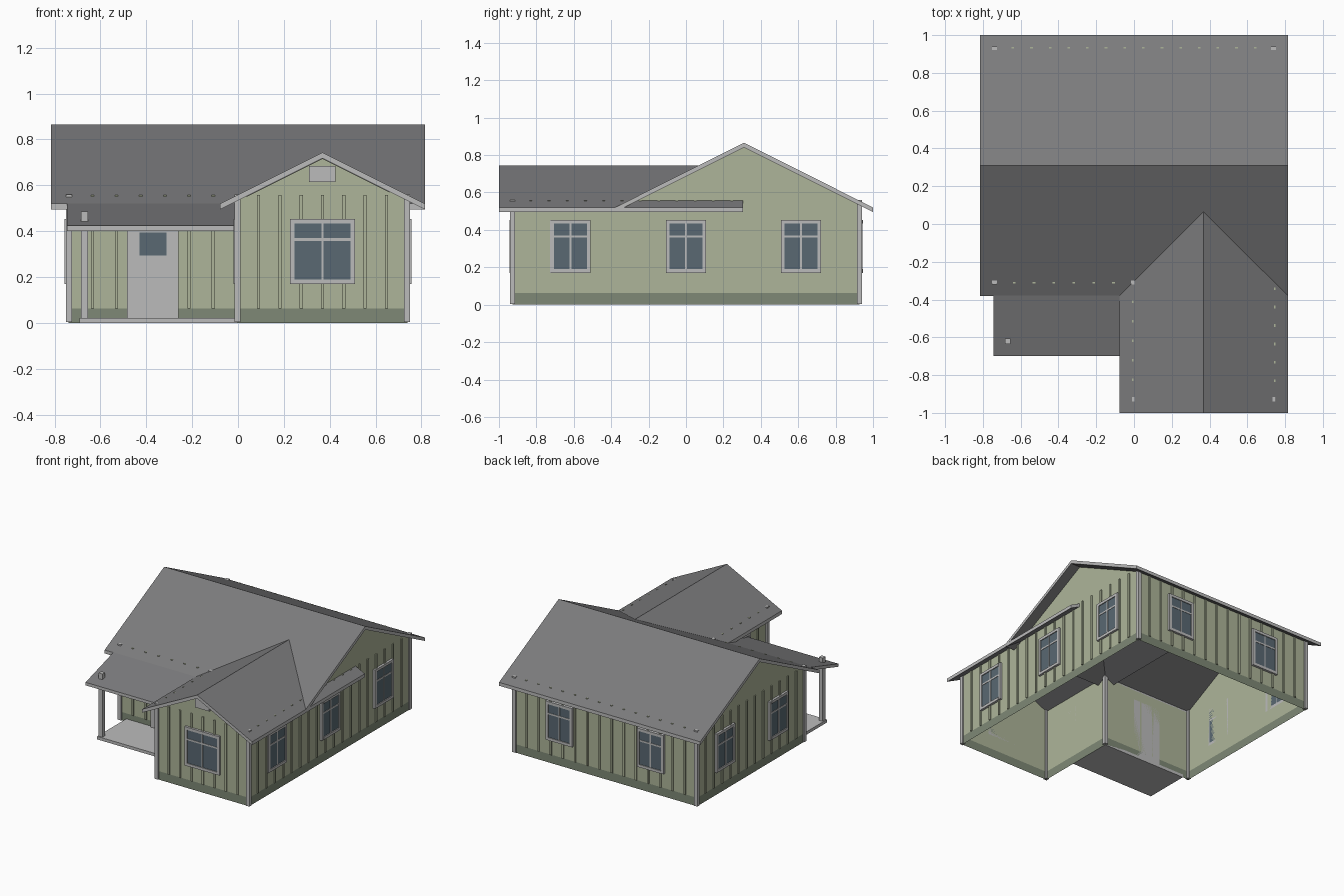
import bpy, bmesh, math
from mathutils import Matrix, Vector

if "Cube" in bpy.data.objects:
    bpy.data.objects.remove(bpy.data.objects["Cube"])


def mat(name, r, g, b):
    m = bpy.data.materials.new(name)
    m.diffuse_color = (r, g, b, 1)
    m.use_nodes = True
    m.node_tree.nodes["Principled BSDF"].inputs["Base Color"].default_value = m.diffuse_color
    return m


GREEN = mat("wall_green", 0.42, 0.46, 0.32)
DARK_GREEN = mat("skirt_green", 0.21, 0.25, 0.18)
ROOF = mat("roof_grey", 0.2, 0.2, 0.205)
TRIM = mat("trim_grey", 0.5, 0.5, 0.5)
GLASS = mat("glass", 0.1, 0.14, 0.17)

# Main layout
XW, YW = 0.74, 0.928          # outer wall faces
XI, YI = -0.003, -0.308       # inner corner of the L plan
XR, YR = 0.3685, 0.31         # wing ridge x, main ridge y
EAVE = 0.532                  # wall height under the roof


def finish(name, bm, mats, fix=True):
    if fix:
        bmesh.ops.recalc_face_normals(bm, faces=bm.faces)
    me = bpy.data.meshes.new(name)
    bm.to_mesh(me)
    bm.free()
    for m in mats:
        me.materials.append(m)
    ob = bpy.data.objects.new(name, me)
    bpy.context.collection.objects.link(ob)
    return ob


def add_box(bm, lo, hi, M=Matrix(), mi=0):
    lo, hi = Vector(lo), Vector(hi)
    c, s = (lo + hi) / 2, hi - lo
    r = bmesh.ops.create_cube(bm, size=1, matrix=M @ Matrix.Translation(c) @ Matrix.Diagonal((*s, 1)))
    for f in {f for v in r["verts"] for f in v.link_faces}:
        f.material_index = mi


def box(name, lo, hi, m):
    bm = bmesh.new()
    add_box(bm, lo, hi)
    return finish(name, bm, [m])


def slab(name, profile, axis, a, b):
    """Roof slab: profile of (across, z) extruded along an axis; edges get trim colour."""
    bm = bmesh.new()
    rings = [[bm.verts.new((t, p, z) if axis == "x" else (p, t, z)) for p, z in profile] for t in (a, b)]
    n = len(profile)
    for r in rings:
        bm.faces.new(r)
    for i in range(n):
        j = (i + 1) % n
        bm.faces.new((rings[0][i], rings[0][j], rings[1][j], rings[1][i]))
    bmesh.ops.recalc_face_normals(bm, faces=bm.faces)
    for f in bm.faces:
        f.material_index = 0 if abs(f.normal.z) > 0.5 else 1
    return finish(name, bm, [ROOF, TRIM])


def gable(mid, half, top, low, t=0.025):
    return [(mid - half, low), (mid, top), (mid + half, low),
            (mid + half, low - t), (mid, top - t), (mid - half, low - t)]


# Roofs
slab("main_roof", gable(YR, 0.69, 0.866, 0.52), "x", -0.815, 0.815)
slab("wing_roof", gable(XR, 0.446, 0.743, 0.52), "y", -1.0, 0.305)
slab("porch_roof", [(-0.70, 0.424), (YI, 0.542), (YI, 0.52), (-0.70, 0.402)], "x", -0.745, XI)

# Walls: L-shaped open shell, counter-clockwise seen from above
plan = [(XI, -YW), (XW, -YW), (XW, YW), (-XW, YW), (-XW, YI), (XI, YI)]
bm = bmesh.new()
peaks = {0: (XR, -YW, 0.717), 1: (XW, YR, 0.84), 3: (-XW, YR, 0.84)}
for i, (x0, y0) in enumerate(plan):
    x1, y1 = plan[(i + 1) % 6]
    low = [bm.verts.new(p) for p in ((x0, y0, 0), (x1, y1, 0), (x1, y1, 0.062), (x0, y0, 0.062))]
    bm.faces.new(low).material_index = 1
    up = [low[3], low[2], bm.verts.new((x1, y1, EAVE)), bm.verts.new((x0, y0, EAVE))]
    if i == 1:      # the long side wall only has its gable over the main part
        up.insert(3, bm.verts.new((x1, YI, EAVE)))
    bm.faces.new(up)
    if i in peaks:
        bm.faces.new((up[-1] if i != 1 else up[3], up[2], bm.verts.new(peaks[i])))
        bm.normal_update()
bmesh.ops.remove_doubles(bm, verts=bm.verts, dist=1e-5)
finish("walls", bm, [GREEN, DARK_GREEN], fix=False)

# Vertical battens on every wall, tips just breaking the roof surface
bm = bmesh.new()
for i, (x0, y0) in enumerate(plan):
    x1, y1 = plan[(i + 1) % 6]
    d = Vector((x1 - x0, y1 - y0, 0))
    n = round(d.length / 0.0985)
    M = Matrix.Translation((x0, y0, 0)) @ Matrix.Rotation(math.atan2(d.y, d.x), 4, "Z")
    for k in range(1, n):
        u = d.length * k / n
        add_box(bm, (u - 0.007, -0.008, 0.062), (u + 0.007, 0, 0.558), M)
finish("wall_battens", bm, [GREEN])

# Corner boards
for i, (x, y) in enumerate([(XI, -YW), (XW, -YW), (XW, YW), (-XW, YW), (-XW, YI), (XI, YI)]):
    cx = x - 0.0025 * (1 if x > 0.1 else -1 if x < -0.1 else 0)
    box(f"corner_board_{i}", (cx - 0.013, y - 0.013, 0.005), (cx + 0.013, y + 0.013, 0.56), TRIM)


def window(name, x, y, ang, w):
    """Window facing local -y, turned about z by ang degrees."""
    M = Matrix.Translation((x, y, 0)) @ Matrix.Rotation(math.radians(ang), 4, "Z")
    z0, z1, h, t = 0.17, 0.454, w / 2, 0.02
    bm = bmesh.new()
    add_box(bm, (-h + t, -0.011, z0 + t), (h - t, 0, z1 - t), M, 1)
    for s in (-1, 1):                                   # side boards
        a, b = sorted((s * h, s * (h - t)))
        add_box(bm, (a, -0.016, z0), (b, 0, z1), M)
    for z in (z0, z1 - t):                              # head and sill boards
        add_box(bm, (-h + t, -0.017, z), (h - t, 0, z + t), M)
    add_box(bm, (-0.005, -0.014, z0 + t), (0.005, 0, z1 - t), M)    # glazing bars
    add_box(bm, (-h + t, -0.0135, 0.358), (h - t, 0, 0.37), M)
    finish(name, bm, [TRIM, GLASS])


window("front_window", XR, -YW, 0, 0.283)
for i, y in enumerate((-0.618, 0, 0.615)):
    window(f"right_window_{i}", XW, y, 90, 0.216)
for i, y in enumerate((0, 0.615)):
    window(f"left_window_{i}", -XW, y, -90, 0.216)
window("wing_left_window", XI, -0.618, -90, 0.216)
for i, x in enumerate((-0.37, 0.37)):
    window(f"back_window_{i}", x, YW, 180, 0.216)

# Gable vent
box("gable_vent", (0.31, -YW - 0.012, 0.615), (0.425, -YW, 0.685), TRIM)

# Porch: floor, post, door with a small light
box("porch_floor", (-0.69, -0.645, 0), (XI, YI, 0.022), TRIM)
box("porch_post", (-0.684, -0.636, 0.02), (-0.653, -0.605, 0.485), TRIM)
box("front_door", (-0.485, YI - 0.014, 0.022), (-0.26, YI, 0.45), TRIM)
box("door_window", (-0.43, YI - 0.017, 0.295), (-0.312, YI - 0.005, 0.395), GLASS)
